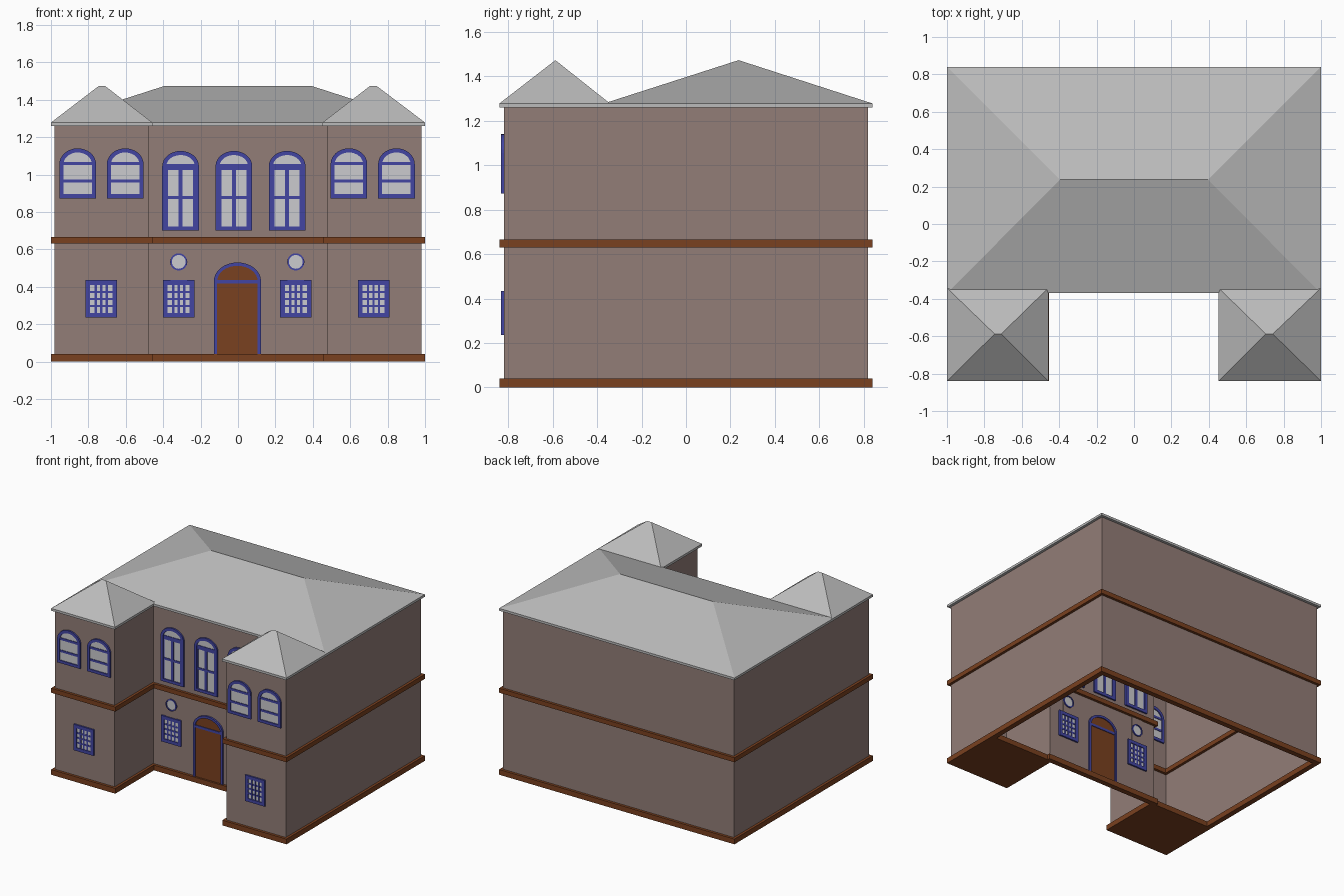
import bpy, bmesh, math

if "Cube" in bpy.data.objects:
    bpy.data.objects.remove(bpy.data.objects["Cube"])


def material(name, rgb):
    m = bpy.data.materials.new(name)
    m.diffuse_color = (*rgb, 1)
    m.use_nodes = True
    m.node_tree.nodes["Principled BSDF"].inputs["Base Color"].default_value = m.diffuse_color
    return m


WALL = material("taupe wall", (0.29, 0.207, 0.186))
BROWN = material("brown wood", (0.195, 0.052, 0.014))
BLUE = material("blue frame", (0.055, 0.06, 0.36))
GLASS = material("pale glass", (0.6, 0.6, 0.62))
ROOF = material("grey roof", (0.5, 0.5, 0.5))


def finish(name, bm, mat, normals=True):
    if normals:
        bmesh.ops.recalc_face_normals(bm, faces=bm.faces)
    me = bpy.data.meshes.new(name)
    bm.to_mesh(me)
    bm.free()
    me.materials.append(mat)
    ob = bpy.data.objects.new(name, me)
    bpy.context.collection.objects.link(ob)
    return ob


def place(p, d, axis):
    """2D profile point to 3D: axis 'z' = plan profile, 'y' = front profile."""
    return (p[0], p[1], d) if axis == 'z' else (p[0], d, p[1])


def prism(name, pts, lo, hi, mat, axis='y'):
    bm = bmesh.new()
    a, b = [[bm.verts.new(place(p, d, axis)) for p in pts] for d in (lo, hi)]
    bm.faces.new(a)
    bm.faces.new(b)
    for i in range(len(pts)):
        j = (i + 1) % len(pts)
        bm.faces.new((a[i], a[j], b[j], b[i]))
    return finish(name, bm, mat)


def ring(name, outer, inner, lo, hi, mat, axis='y'):
    bm = bmesh.new()
    loops = [[bm.verts.new(place(p, d, axis)) for p in pts]
             for pts, d in ((outer, lo), (outer, hi), (inner, hi), (inner, lo))]
    n = len(outer)
    for k in range(4):
        a, b = loops[k], loops[(k + 1) % 4]
        for i in range(n):
            j = (i + 1) % n
            bm.faces.new((a[i], a[j], b[j], b[i]))
    return finish(name, bm, mat)


def rect(x0, x1, z0, z1):
    return [(x0, z0), (x1, z0), (x1, z1), (x0, z1)]


def arch(x, half, z0, spring, top, n=16):
    pts = [(x - half, z0), (x + half, z0)]
    return pts + [(x + half * math.cos(math.pi * i / n),
                   spring + (top - spring) * math.sin(math.pi * i / n)) for i in range(n + 1)]


def footprint(d):
    """U-shaped plan outline grown outward by d."""
    r = [(0.98 + d, 0.82 + d), (0.98 + d, -0.82 - d), (0.475 - d, -0.82 - d), (0.475 - d, -0.35 - d)]
    return r + [(-x, y) for x, y in reversed(r)]


def hip_roof(name, x0, x1, y0, y1, rx0, rx1, ry):
    bm = bmesh.new()
    lo, mid = [[bm.verts.new((x, y, z)) for x, y in rect(x0, x1, y0, y1)] for z in (1.26, 1.278)]
    a, b = bm.verts.new((rx0, ry, 1.473)), bm.verts.new((rx1, ry, 1.473))
    bm.faces.new(lo)
    for i in range(4):
        j = (i + 1) % 4
        bm.faces.new((lo[i], lo[j], mid[j], mid[i]))
    for f in ((mid[0], mid[1], b, a), (mid[1], mid[2], b), (mid[2], mid[3], a, b), (mid[3], mid[0], a)):
        bm.faces.new(f)
    finish(name, bm, ROOF)


MAIN_Y, WING_Y = -0.35, -0.82

# Wall shell, open at the bottom
bm = bmesh.new()
plan = footprint(0)[::-1]
lo, hi = [[bm.verts.new((x, y, z)) for x, y in plan] for z in (0.0, 1.262)]
for i in range(len(plan)):
    j = (i + 1) % len(plan)
    bm.faces.new((lo[i], lo[j], hi[j], hi[i]))
finish("walls", bm, WALL, normals=False)

# Plinth and floor band, closed plinth floors under the wings
ring("plinth", footprint(0.02), footprint(-0.02), 0, 0.04, BROWN, 'z')
ring("floor_band", footprint(0.02), footprint(-0.02), 0.63, 0.665, BROWN, 'z')

# Roofs
hip_roof("main_roof", -1, 1, -0.37, 0.84, -0.395, 0.395, 0.237)
hip_roof("right_wing_roof", 0.452, 1, -0.84, -0.342, 0.705, 0.742, -0.588)
hip_roof("left_wing_roof", -1, -0.458, -0.84, -0.342, -0.745, -0.71, -0.588)


def bar(name, x0, x1, z0, z1, y, mat=BLUE, t=0.009):
    prism(name, rect(x0, x1, z0, z1), y - t, y + t, mat)


def arched_window(name, x, y, half, z0, spring, top, bars, fw=0.022):
    outer = arch(x, half, z0, spring, top)
    inner = arch(x, half - fw, z0 + fw, spring, top - fw)
    ring(name + "_frame", outer, inner, y - 0.012, y + 0.012, BLUE)
    prism(name + "_glass", inner, y - 0.005, y + 0.005, GLASS)
    for b0, b1 in bars:
        bar(name + "_bar", x - half + fw, x + half - fw, b0, b1, y)


def grid_window(name, x, y):
    h, w, f, t = 0.1, 0.084, 0.025, 0.006
    z = 0.335
    ring(name + "_frame", rect(x - w, x + w, z - h, z + h),
         rect(x - w + f, x + w - f, z - h + f, z + h - f), y - 0.012, y + 0.012, BLUE)
    prism(name + "_glass", rect(x - w + f, x + w - f, z - h + f, z + h - f), y - 0.005, y + 0.005, GLASS)
    for k in (-1, 0, 1):
        cx, cz = x + k * (w - f) / 2, z + k * (h - f) / 2
        bar(name + "_upright", cx - t, cx + t, z - h + f, z + h - f, y)
        bar(name + "_crossbar", x - w + f, x + w - f, cz - t, cz + t, y, t=0.008)


# Tall windows of the main front
for x in (-0.307, -0.022, 0.263):
    arched_window("tall_window", x, MAIN_Y, 0.098, 0.70, 1.045, 1.126,
                  ((1.025, 1.055), (0.868, 0.885)))
    bar("tall_window_mullion", x - 0.011, x + 0.011, 0.72, 1.03, MAIN_Y, t=0.008)
    for s in (-1, 1):
        bar("tall_window_stile", x + s * 0.073 - 0.006, x + s * 0.073 + 0.006, 0.72, 1.03, MAIN_Y, t=0.0085)

# Arched and barred windows of the wings, barred and round windows by the door
for s in (-1, 1):
    prism("wing_plinth_floor", rect(min(s * 0.495, s * 0.96), max(s * 0.495, s * 0.96), -0.80, -0.35),
          0, 0.04, BROWN, 'z')
    for x in (0.598, 0.852):
        arched_window("wing_window", s * x - 0.005, WING_Y, 0.098, 0.873, 1.055, 1.14,
                      ((1.05, 1.068), (0.957, 0.974)))
    grid_window("wing_barred_window", s * 0.728 - 0.003, WING_Y)
    cx = s * 0.313 - 0.004
    grid_window("main_barred_window", cx, MAIN_Y)
    bar("wall_panel", cx - 0.045, cx + 0.045, 0.43, 0.635, MAIN_Y, WALL, 0.004)
    disc = [[(cx + r * math.cos(math.tau * i / 24), 0.533 + r * math.sin(math.tau * i / 24))
             for i in range(24)] for r in (0.046, 0.037)]
    ring("round_window_frame", disc[0], disc[1], MAIN_Y - 0.012, MAIN_Y + 0.012, BLUE)
    prism("round_window_glass", disc[1], MAIN_Y - 0.007, MAIN_Y + 0.007, GLASS)

# Arched entrance door
outer = arch(-0.003, 0.126, 0.03, 0.43, 0.53)
inner = arch(-0.003, 0.108, 0.03, 0.43, 0.512)
ring("door_frame", outer, inner, MAIN_Y - 0.014, MAIN_Y + 0.014, BLUE)
prism("door", inner, MAIN_Y - 0.006, MAIN_Y + 0.006, BROWN)
bar("door_transom", -0.111, 0.105, 0.418, 0.437, MAIN_Y, t=0.011)
